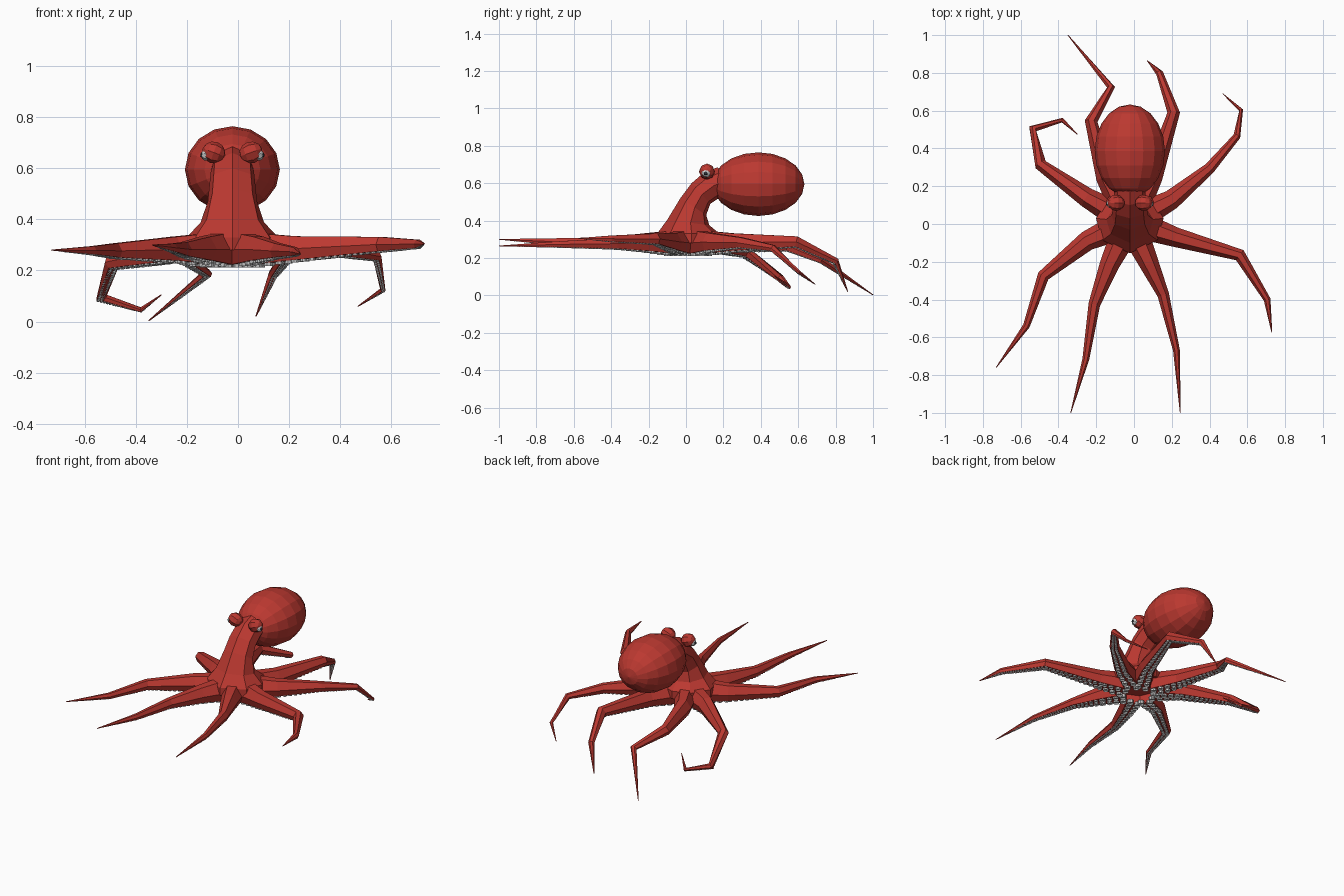
import bpy, bmesh, math
from mathutils import Vector, Matrix

if "Cube" in bpy.data.objects:
    bpy.data.objects.remove(bpy.data.objects["Cube"])

CX = -0.022  # body's centre line


def material(name, col):
    m = bpy.data.materials.new(name)
    m.diffuse_color = (*col, 1)
    m.use_nodes = True
    m.node_tree.nodes["Principled BSDF"].inputs["Base Color"].default_value = m.diffuse_color
    return m


RED = material("red_skin", (0.5, 0.04, 0.03))
DARK = material("dark_pupil", (0.03, 0.04, 0.05))


def finish(name, bm, mat=None):
    bmesh.ops.recalc_face_normals(bm, faces=bm.faces)
    me = bpy.data.meshes.new(name)
    bm.to_mesh(me)
    bm.free()
    ob = bpy.data.objects.new(name, me)
    bpy.context.collection.objects.link(ob)
    if mat:
        me.materials.append(mat)
    return ob


def loft(bm, rings):
    rows = [[bm.verts.new(p) for p in r] for r in rings]
    n = len(rows[0])
    for a, b in zip(rows, rows[1:]):
        for i in range(n):
            j = (i + 1) % n
            bm.faces.new((a[i], a[j], b[j], b[i]))
    bm.faces.new(rows[0])
    bm.faces.new(rows[-1])


def ball(name, centre, scale, u, v, mat, rot=Matrix()):
    bm = bmesh.new()
    bmesh.ops.create_uvsphere(bm, u_segments=u, v_segments=v, radius=1,
                              matrix=Matrix.Translation(centre) @ rot @ Matrix.Diagonal((*scale, 1)))
    return finish(name, bm, mat)


# Mantle: faceted egg with its poles along y
ball("mantle", (CX, 0.387, 0.595), (0.186, 0.17, 0.246), 16, 10, RED,
     Matrix.Rotation(math.radians(90), 4, 'X'))

# Head and web: eight-sided rings (front y, z, back y, z, half width)
RINGS = [(-0.155, 0.28, 0.18, 0.28, 0.18), (-0.155, 0.33, 0.18, 0.33, 0.18),
         (-0.10, 0.405, 0.125, 0.375, 0.125), (-0.03, 0.52, 0.108, 0.43, 0.097),
         (0.03, 0.60, 0.13, 0.49, 0.09), (0.10, 0.66, 0.19, 0.53, 0.085),
         (0.17, 0.685, 0.26, 0.55, 0.08)]
ANGLES = [-90, -36, 6, 52, 90, 128, 174, 216]
rings = []
for fy, fz, by, bz, hw in RINGS:
    c = Vector((CX, (fy + by) / 2, (fz + bz) / 2))
    a = Vector((0, (by - fy) / 2, (bz - fz) / 2))
    rings.append([c + a * math.sin(math.radians(t)) + Vector((hw * math.cos(math.radians(t)), 0, 0))
                  for t in ANGLES])
bm = bmesh.new()
loft(bm, rings)
finish("head_and_web", bm, RED)

# Eyes with dark pupils
for side, label in ((-1, "left"), (1, "right")):
    turn = Matrix.Rotation(side * math.radians(70), 4, 'Y')
    ball(label + "_eye", (CX + side * 0.073, 0.112, 0.662), (0.043, 0.043, 0.046), 8, 6, RED, turn)
    ball(label + "_eyeball", (CX + side * 0.102, 0.108, 0.655), (0.025, 0.025, 0.02), 8, 6, None, turn)
    ball(label + "_pupil", (CX + side * 0.117, 0.106, 0.653), (0.012, 0.012, 0.009), 8, 4, DARK, turn)

# Arm centre lines, from the web outwards
ARMS = {
    "front_left_arm": [(-0.13, -0.215, 0.288), (-0.21, -0.425, 0.285), (-0.255, -0.715, 0.29), (-0.335, -1.0, 0.30)],
    "mid_left_arm": [(-0.25, -0.09, 0.288), (-0.48, -0.275, 0.28), (-0.57, -0.54, 0.28), (-0.73, -0.76, 0.28)],
    "front_right_arm": [(0.08, -0.21, 0.288), (0.155, -0.375, 0.28), (0.225, -0.67, 0.275), (0.245, -1.0, 0.265)],
    "mid_right_arm": [(0.22, -0.07, 0.29), (0.56, -0.165, 0.305), (0.705, -0.40, 0.305), (0.73, -0.575, 0.305)],
    "outer_back_right_arm": [(0.20, 0.13, 0.29), (0.40, 0.295, 0.285), (0.545, 0.465, 0.255),
                             (0.567, 0.603, 0.125), (0.47, 0.69, 0.06)],
    "inner_back_right_arm": [(0.10, 0.25, 0.288), (0.21, 0.59, 0.29), (0.135, 0.80, 0.185), (0.07, 0.865, 0.02)],
    "inner_back_left_arm": [(-0.15, 0.25, 0.288), (-0.227, 0.545, 0.27), (-0.122, 0.725, 0.19), (-0.35, 1.0, 0.003)],
    "outer_back_left_arm": [(-0.25, 0.14, 0.288), (-0.495, 0.315, 0.235), (-0.535, 0.505, 0.095),
                            (-0.38, 0.55, 0.047), (-0.30, 0.475, 0.105)],
}
WIDTHS = {5: [0.068, 0.052, 0.031, 0.018, 0.002], 6: [0.068, 0.052, 0.030, 0.018, 0.010, 0.002]}
SECTION = [(-0.7, -0.95), (0.7, -0.95), (1, -0.1), (0.45, 0.85), (-0.45, 0.85), (-1, -0.1)]


def frame(t):
    side = t.cross(Vector((0, 0, 1))).normalized()
    return side, side.cross(t).normalized()


def add_sucker(bm, pos, up, r):
    # short cup opening downwards
    m = Matrix.Translation(pos) @ (-up).to_track_quat('Z', 'Y').to_matrix().to_4x4()
    res = bmesh.ops.create_cone(bm, cap_ends=True, segments=8, radius1=r, radius2=r * 0.9,
                                depth=r * 1.1, matrix=m)
    caps = {f for v in res["verts"] for f in v.link_faces if len(f.verts) == 8}
    low = max(caps, key=lambda f: (f.calc_center_median() - pos).dot(-up))
    bmesh.ops.inset_region(bm, faces=[low], thickness=r * 0.35, depth=-r * 0.4)


for name, path in ARMS.items():
    pts = [Vector(p) for p in path]
    mid = Vector((CX, 0.012, 0.288))
    out = pts[0] - mid
    pts.insert(0, mid + out.normalized() * 0.10)
    widths = WIDTHS[len(pts)]
    dirs = [(b - a).normalized() for a, b in zip(pts, pts[1:])]

    # tapered six-sided arm
    rings, frames = [], []
    for i, p in enumerate(pts):
        d0, d1 = dirs[max(i - 1, 0)], dirs[min(i, len(dirs) - 1)]
        t = (d0 + d1).normalized()
        side, up = frame(t)
        miter = min(1.25, 1 / max(t.dot(d1), 0.1))
        frames.append((side, up))
        rings.append([p + side * (x * widths[i] * miter) + up * (z * widths[i]) for x, z in SECTION])
    bm = bmesh.new()
    loft(bm, rings)
    finish(name, bm, RED)

    # two rows of suckers below it
    bm = bmesh.new()
    for i in range(len(dirs)):
        length = (pts[i + 1] - pts[i]).length
        s = 0.0
        while s < length:
            k = s / length
            w = widths[i] + (widths[i + 1] - widths[i]) * k
            if w < 0.005:
                break
            r = w * 0.3
            side = frames[i][0].lerp(frames[i + 1][0], k).normalized()
            up = frames[i][1].lerp(frames[i + 1][1], k).normalized()
            p = pts[i].lerp(pts[i + 1], k) - up * (w * 0.97)
            for sgn in (-1, 1):
                add_sucker(bm, p + side * (sgn * w * 0.36) + dirs[i] * (sgn * r * 0.5), up, r)
            s += max(r * 2.3, 0.008)
    finish(name + "_suckers", bm)
